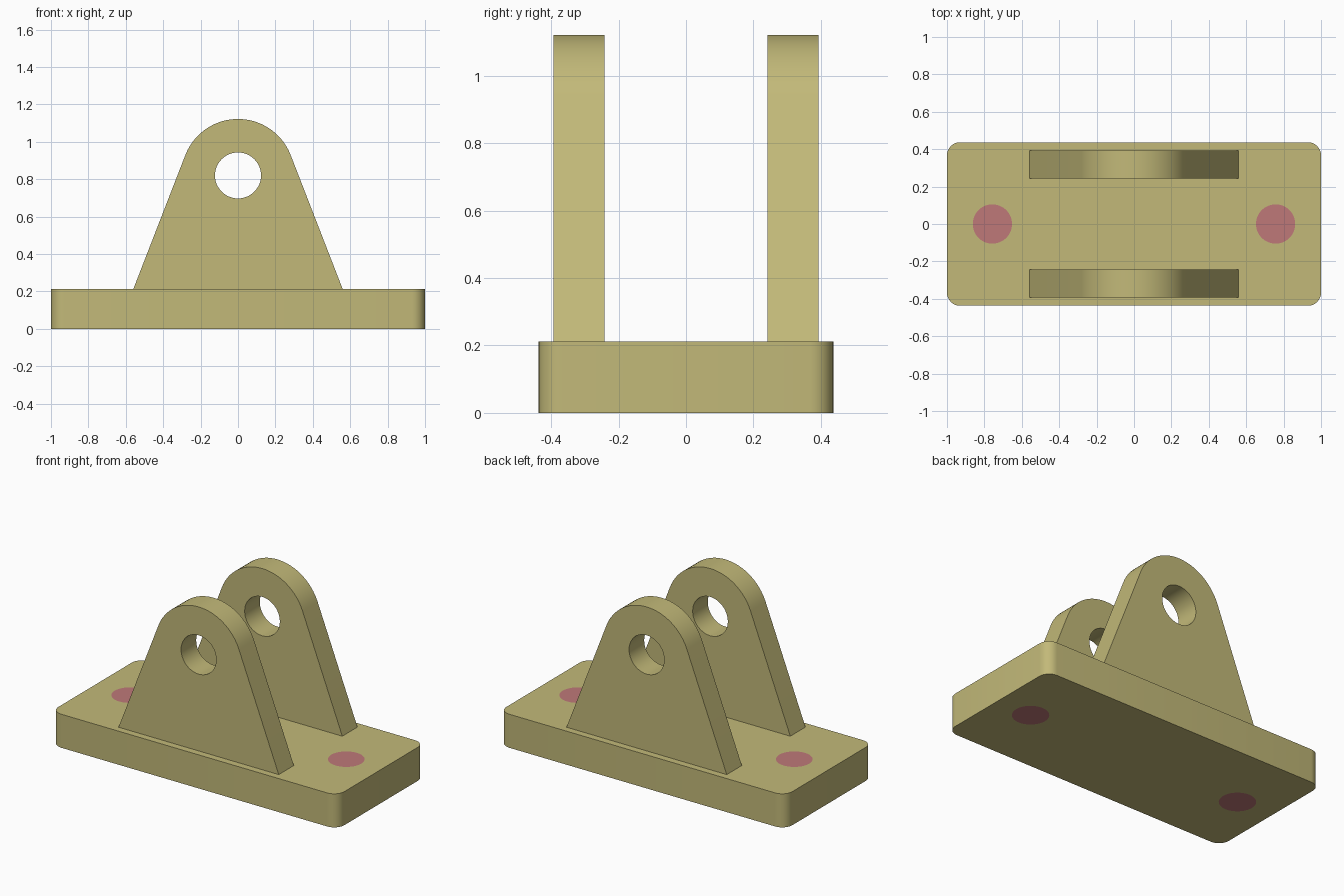
import bpy, bmesh, math
from mathutils import Matrix

if "Cube" in bpy.data.objects:
    bpy.data.objects.remove(bpy.data.objects["Cube"])


def material(name, rgb):
    m = bpy.data.materials.new(name)
    m.diffuse_color = (*rgb, 1.0)
    m.use_nodes = True
    m.node_tree.nodes["Principled BSDF"].inputs["Base Color"].default_value = m.diffuse_color
    return m


KHAKI = material("khaki", (0.54, 0.485, 0.19))
ROSE = material("dusty rose", (0.52, 0.19, 0.19))


def arc(cx, cy, r, a0, a1, n):
    """Points from angle a0 to a1 (degrees), both ends included."""
    angles = [math.radians(a0 + (a1 - a0) * i / n) for i in range(n + 1)]
    return [(cx + r * math.cos(a), cy + r * math.sin(a)) for a in angles]


def circle(cx, cy, r, n=48):
    return arc(cx, cy, r, 0, 360, n)[:-1]


def plate(name, outline, circles, depth, through, matrix):
    """Extruded profile; circles become through holes or flush coloured discs."""
    bm = bmesh.new()
    levels = []
    for z in (0, depth):
        loops, edges = [], []
        for pts in [outline] + circles:
            vs = [bm.verts.new((x, y, z)) for x, y in pts]
            edges += [bm.edges.new((v, vs[i - 1])) for i, v in enumerate(vs)]
            loops.append(vs)
        bmesh.ops.triangle_fill(bm, use_beauty=True, edges=edges, normal=(0, 0, 1))
        if not through:
            for vs in loops[1:]:
                bm.faces.new(vs).material_index = 1
        levels.append(loops)
    # Side walls of the outline, and of the holes when they are open
    for k, (low, high) in enumerate(zip(*levels)):
        if k == 0 or through:
            for i in range(len(low)):
                bm.faces.new((low[i - 1], low[i], high[i], high[i - 1]))
    bmesh.ops.recalc_face_normals(bm, faces=bm.faces)
    mesh = bpy.data.meshes.new(name)
    bm.to_mesh(mesh)
    bm.free()
    mesh.materials.append(KHAKI)
    if not through:
        mesh.materials.append(ROSE)
    ob = bpy.data.objects.new(name, mesh)
    bpy.context.collection.objects.link(ob)
    ob.matrix_world = matrix
    bpy.ops.object.select_all(action='DESELECT')
    ob.select_set(True)
    bpy.context.view_layer.objects.active = ob
    bpy.ops.object.shade_smooth_by_angle(angle=math.radians(30))
    return ob


# Base plate with rounded corners and two flush mounting spots
BASE_H, HX, HY, R = 0.212, 1.0, 0.437, 0.07
base = []
for sx, sy, a in ((1, 1, 0), (-1, 1, 90), (-1, -1, 180), (1, -1, 270)):
    base += arc(sx * (HX - R), sy * (HY - R), R, a, a + 90, 8)
spots = [circle(s * 0.757, 0, 0.105) for s in (-1, 1)]
plate("base_plate", base, spots, BASE_H, False, Matrix())

# Lugs: sloped sides tangent to a round top, with a pin hole
FOOT, PIN_Z, TOP_R, PIN_R, THICK = 0.56, 0.82, 0.302, 0.123, 0.151
drop = PIN_Z - BASE_H
tangent = math.degrees(math.acos(TOP_R / math.hypot(FOOT, drop)) - math.atan2(drop, FOOT))
lug = [(-FOOT, BASE_H), (FOOT, BASE_H)]
lug += arc(0, PIN_Z, TOP_R, tangent, 180 - tangent, 32)
upright = Matrix.Rotation(math.pi / 2, 4, 'X')  # profile y becomes z, depth runs to -y
for name, y in (("front_lug", -0.242), ("back_lug", 0.242 + THICK)):
    plate(name, lug, [circle(0, PIN_Z, PIN_R)], THICK, True,
          Matrix.Translation((0, y, 0)) @ upright)
